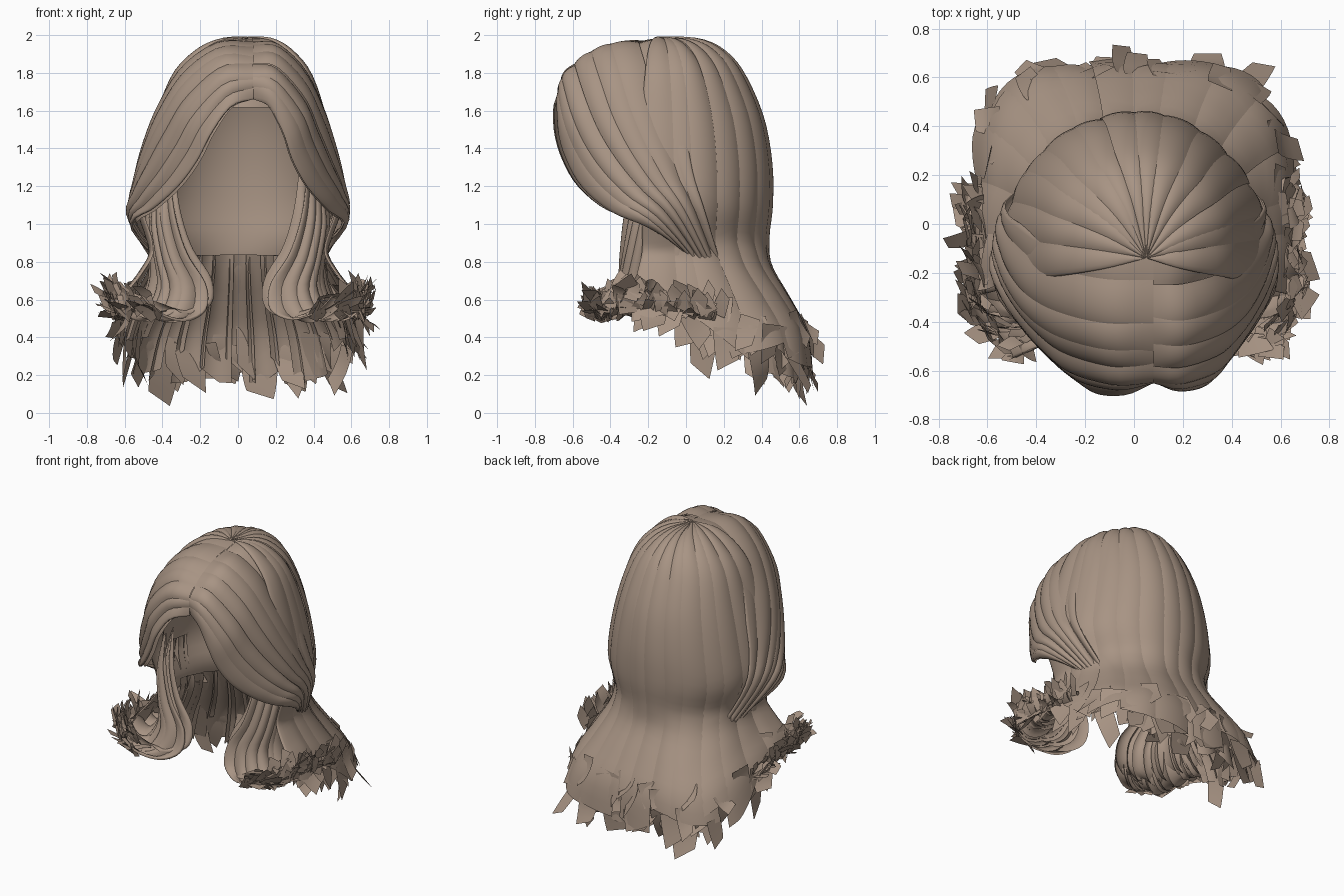
import bpy, math, random
from mathutils import Vector

random.seed(7)
if "Cube" in bpy.data.objects:
    bpy.data.objects.remove(bpy.data.objects["Cube"])

# One flat hair colour
hair = bpy.data.materials.new("warm brown hair")
hair.use_nodes = True
COLOUR = (0.39, 0.295, 0.23, 1)
hair.diffuse_color = COLOUR
hair.node_tree.nodes["Principled BSDF"].inputs["Base Color"].default_value = COLOUR


def clamp(v, low=0.0, high=1.0):
    return max(low, min(high, v))


def spline(points, t):
    """Smooth curve through evenly spaced points, t from 0 to 1."""
    last = len(points) - 1
    x = clamp(t) * last
    i = min(int(x), last - 1)
    f = x - i
    b, c = points[i], points[i + 1]
    a = points[i - 1] if i > 0 else b * 2 - c
    d = points[i + 2] if i + 2 <= last else c * 2 - b
    return 0.5 * (b * 2 + (c - a) * f + (a * 2 - b * 5 + c * 4 - d) * f * f
                  + (b * 3 - a - c * 3 + d) * f ** 3)


def make_object(name, verts, faces):
    mesh = bpy.data.meshes.new(name)
    mesh.from_pydata([(v.x, v.y, clamp(v.z, 0, 2)) for v in verts], [], faces)
    mesh.materials.append(hair)
    mesh.shade_smooth()
    obj = bpy.data.objects.new(name, mesh)
    bpy.context.collection.objects.link(obj)
    return obj


def add_grid(verts, faces, rows):
    start, wide = len(verts), len(rows[0])
    for row in rows:
        verts.extend(row)
    for j in range(len(rows) - 1):
        for i in range(wide - 1):
            k = start + j * wide + i
            faces.append((k, k + 1, k + wide + 1, k + wide))


def frame(f, u, t):
    """Point, downward direction and outward normal of a hair surface."""
    e = 0.01
    du = f(clamp(u + e), t) - f(clamp(u - e), t)
    dt = f(u, clamp(t + e)) - f(u, clamp(t - e))
    return f(u, t), dt.normalized(), dt.cross(du).normalized()


def locks(name, f, count, side=1, bulge=0.02, lift=0.0, short=0.0, steps=26, across=8):
    """Split a surface into overlapping, rounded locks with uneven ends."""
    verts, faces = [], []
    for n in range(count):
        middle = (n + 0.5 + random.uniform(-0.2, 0.2)) / count
        half = random.uniform(0.6, 0.8) / count
        end = 1 - random.uniform(0, short)
        slant = random.uniform(-short, short) * 0.5
        tilt = random.uniform(-0.01, 0.01)
        raised = lift + random.uniform(-0.005, 0.005)
        rows = []
        for j in range(steps + 1):
            row = []
            for i in range(across + 1):
                s = 2 * i / across - 1
                t = clamp(j / steps * (end + slant * s))
                p, _, normal = frame(f, clamp(middle + half * s), t)
                ridge = bulge * (1 - s * s) + tilt * s
                row.append(p + normal * side * (raised + ridge * min(1, 0.3 + t * 5)))
            rows.append(row)
        add_grid(verts, faces, rows)
    return make_object(name, verts, faces)


def tip_cards(name, f, count, side=1, size=0.13, droop=0.0, first=0.82):
    """Scatter short, curved, square-ended strands along the ends of a surface."""
    verts, faces = [], []
    for n in range(count):
        u = (n + random.random()) / count
        p, down, normal = frame(f, u, random.uniform(first, 0.99))
        wild = Vector([random.uniform(-0.5, 0.5) for _ in range(3)])
        along = (down + wild + Vector((0, 0, -droop))).normalized()
        face_dir = (normal * side + wild.yzx * 0.8).normalized()
        wide = along.cross(face_dir).normalized() * size * random.uniform(0.25, 0.42)
        curl = along.cross(wide).normalized() * size * random.uniform(-0.3, 0.3)
        length = size * random.uniform(0.6, 1.1)
        rows = []
        for j in range(5):
            k = j / 4
            centre = p + along * length * (k - 0.4) + curl * k * k
            rows.append([centre + wide * (1 - 0.25 * k * k) * s + along * 0.15 * length * k * s
                         for s in (-1, 0, 1)])
        add_grid(verts, faces, rows)
    return make_object(name, verts, faces)


# Head profile from crown to ends: height, half width, half depth
PROFILE = [Vector(k) for k in (
    (1.985, .002, .002), (1.97, .14, .20), (1.90, .26, .33), (1.78, .36, .42),
    (1.56, .44, .51), (1.32, .50, .55), (1.10, .53, .55), (.93, .48, .53),
    (.78, .46, .54), (.60, .52, .64), (.42, .60, .73), (.18, .66, .76))]


def head(start, stop, scale=1.0, drop=0.0, top=0.0, low=1.0):
    def f(u, t):
        t = top + (low - top) * t
        a = math.radians(start + (stop - start) * u)
        z, rx, ry = spline(PROFILE, t)
        c, s = math.cos(a), math.sin(a)
        # The outline turns from round to squarish towards the ends
        power = 2 + 2.5 * clamp((t - 0.65) / 0.35)
        r = scale * (abs(c) ** power + abs(s) ** power) ** (-1 / power)
        if z < 0.93:
            z = 0.93 - (0.93 - z) * (0.6 + 0.4 * clamp(s * 1.3))
        return Vector((0.05 * (1 - t) ** 3 + c * r * rx,
                       s * r * ry - 0.1 - 0.04 * (1 - t) ** 3, z - drop))
    return f


# Inner cap and nape lining, seen through the face opening
locks("inner_cap", head(-180, 180, 0.93, 0.03, low=0.33), 1, bulge=0, across=64)
locks("nape_lining", head(-5, 185, 0.94, low=0.8), 1, bulge=0, across=40)

# Long back hair and the shorter layer beneath its ends
back = head(-14, 194)
under = head(5, 175, 0.92, 0.02, top=0.68)
locks("back_hair", back, 14, bulge=0.014, short=0.08, steps=36)
locks("back_under_hair", under, 15, bulge=0.03, lift=-0.02, short=0.2, steps=12)
tip_cards("back_tips", back, 40, size=0.19, droop=0.3, first=0.87)
tip_cards("back_under_tips", under, 28, size=0.23, droop=0.9, first=0.75)

# Swept fringe strands, from the face edge back to the crown
FRINGE = (
    ((0, -.64, 1.66), (.10, -.68, 1.62), (.19, -.68, 1.48), (.25, -.64, 1.34),
     (.34, -.56, 1.20), (.46, -.42, 1.08), (.56, -.24, 1.00), (.44, .02, .85)),
    ((0, -.63, 1.80), (.14, -.63, 1.78), (.30, -.58, 1.61), (.38, -.51, 1.45),
     (.46, -.41, 1.30), (.54, -.28, 1.16), (.57, -.13, 1.04), (.43, .07, .80)),
    ((0, -.42, 1.93), (.15, -.43, 1.92), (.31, -.39, 1.79), (.42, -.33, 1.60),
     (.49, -.25, 1.42), (.54, -.14, 1.23), (.55, -.02, 1.06), (.41, .13, .77)),
    ((0, -.12, 1.98), (.14, -.11, 1.96), (.29, -.08, 1.85), (.39, -.05, 1.66),
     (.46, 0, 1.46), (.51, .04, 1.25), (.51, .10, 1.06), (.37, .19, .76)))

# Side strands that fall below the fringe and flip outward
FLIP = (
    ((.36, -.27, 1.28), (.33, -.31, 1.05), (.27, -.33, .85), (.17, -.34, .68),
     (.17, -.38, .54), (.28, -.45, .48), (.42, -.52, .52), (.52, -.56, .62)),
    ((.43, -.20, 1.20), (.43, -.25, 1.0), (.40, -.29, .82), (.36, -.33, .65),
     (.42, -.38, .52), (.53, -.42, .49), (.63, -.41, .56), (.68, -.37, .67)),
    ((.48, -.10, 1.10), (.47, -.12, .98), (.45, -.12, .85), (.45, -.14, .70),
     (.50, -.16, .57), (.58, -.18, .51), (.66, -.18, .56), (.70, -.16, .66)),
    ((.46, .08, 1.10), (.45, .08, .98), (.44, .08, .85), (.46, .09, .70),
     (.52, .10, .57), (.60, .12, .50), (.66, .14, .50), (.70, .16, .55)))


def strand_surface(keys, side, parting=0.0, shift=(0, 0, 0)):
    rows = [[Vector((side * x, y, z)) for x, y, z in key] for key in keys]
    shift = Vector((side * shift[0], shift[1], shift[2]))

    def f(u, t):
        p = spline([spline(row, t) for row in rows], u)
        p.x += parting * (1 - t) ** (1 + 3 * u)
        return p + shift
    return f


for side, word in ((1, "left"), (-1, "right")):
    fringe = strand_surface(FRINGE, side, parting=0.08)
    locks(word + "_fringe", fringe, 7, side, bulge=0.018)
    locks(word + "_fringe_lining", fringe, 1, side, bulge=0, lift=-0.012, across=24)
    flip = strand_surface(FLIP, side)
    inner = strand_surface(FLIP, side, shift=(-0.03, 0.05, 0.03))
    locks(word + "_side_hair", flip, 9, side, bulge=0.02, short=0.12)
    locks(word + "_inner_side_hair", inner, 7, side, bulge=0.03, short=0.25)
    tip_cards(word + "_side_tips", flip, 40, side, size=0.12)
    tip_cards(word + "_inner_side_tips", inner, 24, side, size=0.12)
